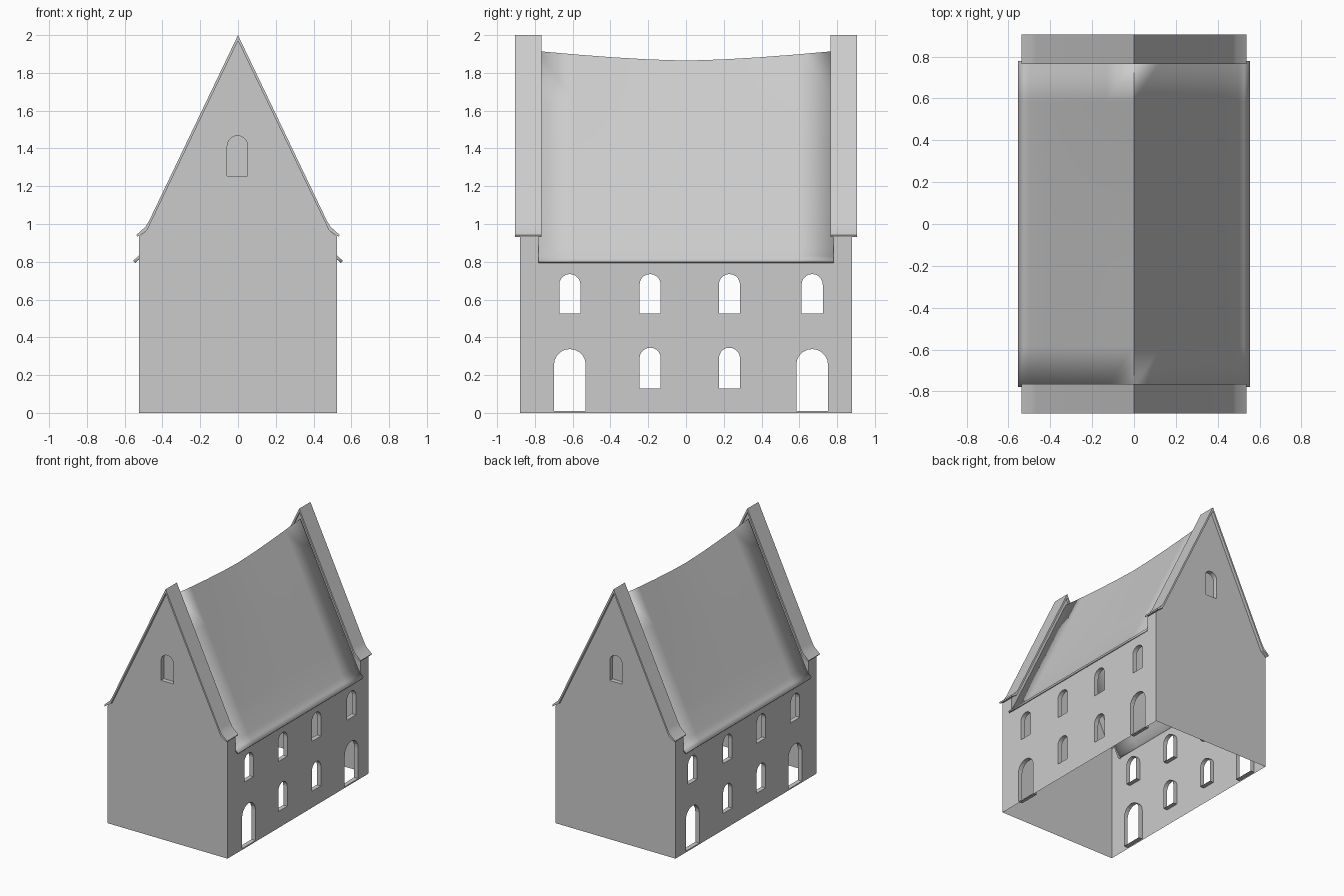
import bpy, bmesh, math
from mathutils import Vector

if "Cube" in bpy.data.objects:
    bpy.data.objects.remove(bpy.data.objects["Cube"], do_unlink=True)

plaster = bpy.data.materials.new("light_grey")
plaster.use_nodes = True
GREY = (0.6, 0.6, 0.6, 1)
plaster.diffuse_color = GREY
plaster.node_tree.nodes["Principled BSDF"].inputs["Base Color"].default_value = GREY


def finish(name, bm, smooth=False):
    mesh = bpy.data.meshes.new(name)
    bm.to_mesh(mesh)
    bm.free()
    mesh.materials.append(plaster)
    obj = bpy.data.objects.new(name, mesh)
    bpy.context.scene.collection.objects.link(obj)
    if smooth:
        bpy.ops.object.select_all(action="DESELECT")
        obj.select_set(True)
        bpy.context.view_layer.objects.active = obj
        bpy.ops.object.shade_smooth_by_angle(angle=math.radians(30))
    return obj


def arch(centre, width, bottom, top, steps=10):
    """Round-headed opening outline."""
    r = width / 2
    pts = [(centre - r, bottom), (centre + r, bottom)]
    for i in range(steps + 1):
        a = math.pi * i / steps
        pts.append((centre + r * math.cos(a), top - r + r * math.sin(a)))
    return pts


def mirrored(half):
    """Complete a half profile that starts on the centre line."""
    return [(-u, v) for u, v in reversed(half[1:])] + half


def wall(name, outline, holes, place, outward, depth=0.035, backed=False):
    """Thin wall with openings whose reveals run inward."""
    bm = bmesh.new()
    outward = Vector(outward)

    def ring(points):
        vs = [bm.verts.new(place(u, v)) for u, v in points]
        return vs, [bm.edges.new((vs[i - 1], vs[i])) for i in range(len(vs))]

    ring(outline)
    rings = [ring(h)[0] for h in holes]
    bmesh.ops.triangle_fill(bm, use_beauty=True, edges=bm.edges[:], normal=outward)
    for vs in rings:
        inner = [bm.verts.new(v.co - outward * depth) for v in vs]
        for i in range(len(vs)):
            bm.faces.new((vs[i - 1], vs[i], inner[i], inner[i - 1]))
        if backed:
            bm.faces.new(inner)
    bmesh.ops.recalc_face_normals(bm, faces=bm.faces[:])
    bm.faces.ensure_lookup_table()
    if bm.faces[0].normal.dot(outward) < 0:
        bmesh.ops.reverse_faces(bm, faces=bm.faces[:])
    return finish(name, bm)


def prism(name, outline, y0, y1):
    """Closed xz outline swept along y."""
    bm = bmesh.new()
    a = [bm.verts.new((x, y0, z)) for x, z in outline]
    b = [bm.verts.new((x, y1, z)) for x, z in outline]
    bm.faces.new(a)
    bm.faces.new(b)
    for i in range(len(a)):
        bm.faces.new((a[i - 1], a[i], b[i], b[i - 1]))
    bmesh.ops.recalc_face_normals(bm, faces=bm.faces[:])
    return finish(name, bm, smooth=True)


HX, HY, INNER = 0.525, 0.88, 0.78

# Side walls: two rows of arched openings, doorways at the ends of the lower row
columns = (-0.615, -0.19, 0.23, 0.668)
openings = [arch(c, 0.112, 0.525, 0.735) for c in columns]
openings += [arch(c, 0.112, 0.13, 0.345) for c in columns[1:3]]
openings += [arch(c, 0.168, 0.01, 0.338) for c in columns[::3]]
side = [(-HY, 0), (HY, 0), (HY, 0.93), (INNER, 0.93), (INNER, 0.81),
        (-INNER, 0.81), (-INNER, 0.93), (-HY, 0.93)]
for name, s in (("left_wall", 1), ("right_wall", -1)):
    wall(name, side, openings, lambda u, v, s=s: (s * HX, u, v), (s, 0, 0))

# Gable walls, parapet backs and copings at both ends
slope = [(0, 1.97), (0.485, 0.965), (HX, 0.932)]
gable = mirrored(slope + [(HX, 0)])
band = mirrored(slope + [(HX, 0.8)]) + [(0.5, 0.8), (0, 1.85), (-0.5, 0.8)]
coping_top = [(0, 2.0), (0.47, 1.018), (0.49, 0.985), (0.538, 0.942)]
coping_low = [(0, 1.97), (0.482, 0.965), (0.533, 0.932)]
coping = mirrored(coping_top) + mirrored(coping_low)[::-1]
attic_window = [arch(-0.003, 0.108, 1.255, 1.467)]
for end, s in (("front", -1), ("back", 1)):
    wall(end + "_gable", gable, attic_window,
         lambda u, v, s=s: (u, s * HY, v), (0, s, 0), backed=True)
    wall(end + "_parapet_back", band, [],
         lambda u, v, s=s: (u, s * INNER, v), (0, -s, 0))
    prism(end + "_coping", coping, s * 0.765, s * 0.905)

# Roof: flared eaves and a ridge that sags towards the middle
profile = mirrored([(0, 1.915), (0.13, 1.645), (0.27, 1.35), (0.4, 1.08),
                    (0.5, 0.872), (0.527, 0.83), (0.555, 0.806)])
bm = bmesh.new()
rows = []
for i in range(9):
    y = -INNER + 2 * INNER * i / 8
    sag = 0.05 * (1 - (abs(y) / INNER) ** 1.5)
    rows.append([bm.verts.new((x, y, z - sag * max(0, 1 - abs(x) / 0.5)))
                 for x, z in profile])
for a, b in zip(rows, rows[1:]):
    for j in range(len(profile) - 1):
        bm.faces.new((a[j], a[j + 1], b[j + 1], b[j]))
roof = finish("roof", bm, smooth=True)
thick = roof.modifiers.new("thickness", "SOLIDIFY")
thick.thickness = 0.016
thick.offset = -1
